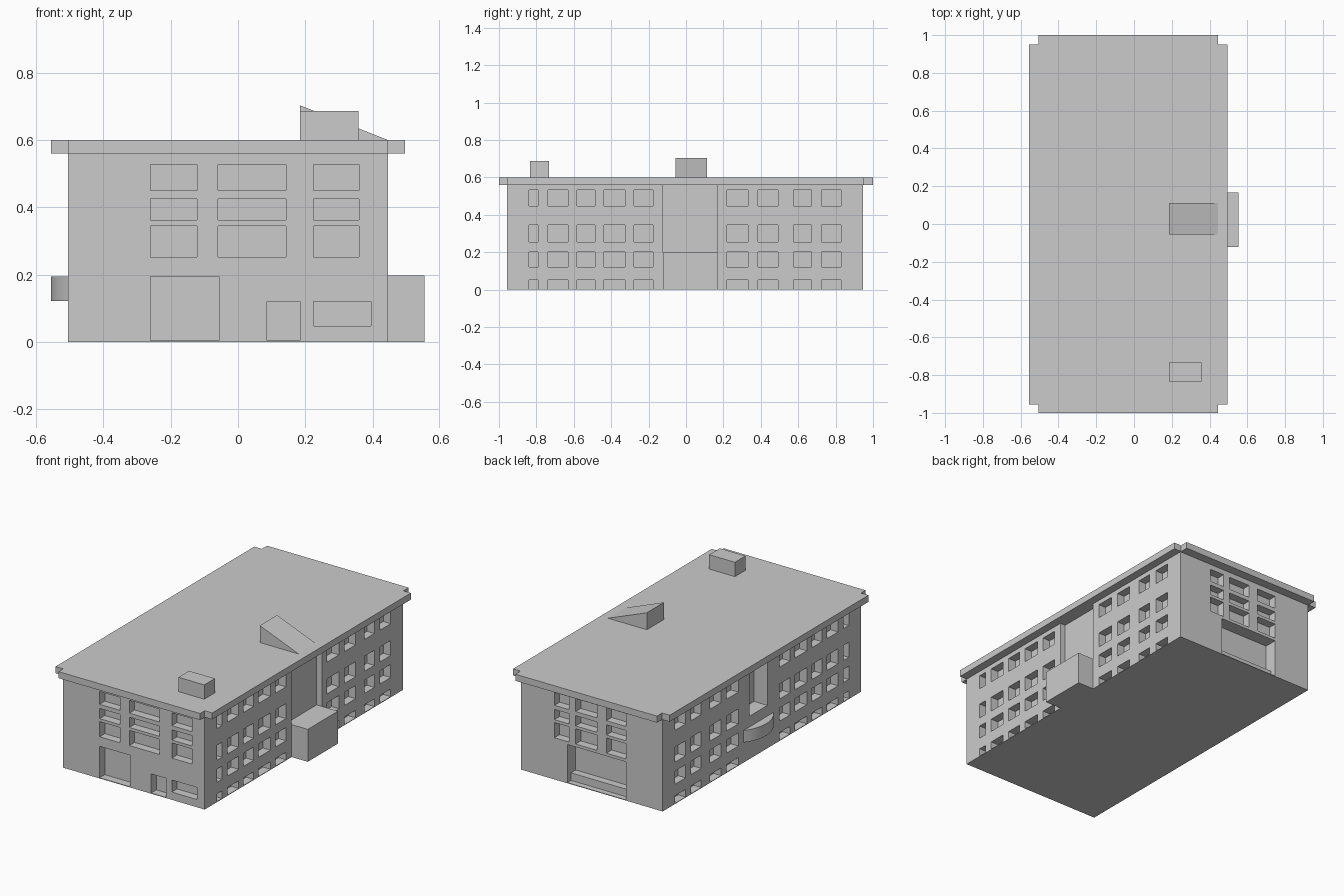
import bpy, bmesh, math

if "Cube" in bpy.data.objects:
    bpy.data.objects.remove(bpy.data.objects["Cube"])

X0, X1, Y0, Y1 = -0.505, 0.446, -0.956, 0.945
EAVE, TOP = 0.56, 0.60


def add_box(bm, a, b):
    """Add an axis-aligned box between corners a and b."""
    v = bmesh.ops.create_cube(bm, size=1)["verts"]
    for p in v:
        p.co = [a[i] + (p.co[i] + 0.5) * (b[i] - a[i]) for i in range(3)]


def finish(bm, name):
    bmesh.ops.recalc_face_normals(bm, faces=bm.faces)
    me = bpy.data.meshes.new(name)
    bm.to_mesh(me)
    bm.free()
    ob = bpy.data.objects.new(name, me)
    bpy.context.collection.objects.link(ob)
    return ob


def box(name, a, b):
    bm = bmesh.new()
    add_box(bm, a, b)
    return finish(bm, name)


def prism(name, pts, offset):
    """Extrude a closed 3D polygon along an offset vector."""
    bm = bmesh.new()
    f = bm.faces.new([bm.verts.new(p) for p in pts])
    ext = bmesh.ops.extrude_face_region(bm, geom=[f])["geom"]
    bmesh.ops.translate(bm, vec=offset,
                        verts=[g for g in ext if isinstance(g, bmesh.types.BMVert)])
    return finish(bm, name)


# Main block
walls = box("walls", (X0, Y0, 0), (X1, Y1, EAVE))

# All openings gathered into one cutter
cut = bmesh.new()
OUT, D = 0.03, 0.05


def opening(side, u, z, d=D):
    """Recess in one wall: u is the span along the wall, z the height span."""
    if side == "front":
        add_box(cut, (u[0], Y0 - OUT, z[0]), (u[1], Y0 + d, z[1]))
    elif side == "back":
        add_box(cut, (u[0], Y1 - d, z[0]), (u[1], Y1 + OUT, z[1]))
    elif side == "left":
        add_box(cut, (X0 - OUT, u[0], z[0]), (X0 + d, u[1], z[1]))
    else:
        add_box(cut, (X1 - d, u[0], z[0]), (X1 + OUT, u[1], z[1]))


# Long side windows
side_cols = [(-0.84, -0.79), (-0.738, -0.631), (-0.583, -0.487), (-0.438, -0.326),
             (-0.278, -0.176), (0.219, 0.332), (0.385, 0.492), (0.575, 0.671),
             (0.725, 0.828)]
side_rows = [(0.004, 0.05), (0.12, 0.2), (0.254, 0.345), (0.447, 0.532)]
for side in ("left", "right"):
    for u in side_cols:
        for z in side_rows:
            opening(side, u, z)

# End wall windows
end_rows = [(0.253, 0.345), (0.363, 0.425), (0.45, 0.528)]
front_cols = [(-0.26, -0.122), (-0.06, 0.143), (0.225, 0.36)]
back_cols = [(-0.26, -0.127), (-0.065, 0.08), (0.125, 0.222)]
for side, cols in (("front", front_cols), ("back", back_cols)):
    for u in cols:
        for z in end_rows:
            opening(side, u, z)

# Doors, low window and tall recesses
opening("front", (-0.26, -0.057), (0.004, 0.195))
opening("front", (0.086, 0.185), (0.004, 0.12))
opening("front", (0.225, 0.395), (0.047, 0.12))
opening("back", (-0.26, 0.135), (0.004, 0.235), 0.08)
opening("right", (-0.122, 0.168), (0.197, EAVE + 0.02), 0.035)
opening("left", (-0.06, 0.11), (0.26, EAVE + 0.02), 0.09)

cutter = finish(cut, "opening_cutter")
cutter.hide_render = True
cutter.hide_viewport = True
mod = walls.modifiers.new("openings", "BOOLEAN")
mod.operation, mod.solver, mod.object = "DIFFERENCE", "EXACT", cutter

# Step inside the back entrance
box("back_step", (-0.26, Y1 - 0.081, 0.003), (0.135, Y1 - 0.035, 0.05))

# Roof slab with notched corners
ox0, ox1 = -0.556, 0.496
outline = [(X0, -1), (X1, -1), (X1, Y0), (ox1, Y0), (ox1, 0.95), (X1, 0.95),
           (X1, 1), (X0, 1), (X0, 0.95), (ox0, 0.95), (ox0, Y0), (X0, Y0)]
prism("roof_slab", [(x, y, EAVE) for x, y in outline], (0, 0, TOP - EAVE))

# Rooftop box and sloped roof hatch
box("rooftop_box", (0.185, -0.835, TOP), (0.358, -0.733, 0.687))
prism("roof_wedge", [(0.185, -0.055, TOP), (X1, -0.055, TOP), (0.185, -0.055, 0.703)],
      (0, 0.166, 0))

# Porch on the right side
box("porch", (X1, -0.122, 0), (0.554, 0.168, 0.197))

# Curved canopy on the left side
half, sag, mid = 0.143, 0.051, 0.025
r = (half * half + sag * sag) / (2 * sag)
a = math.asin(half / r)
arc = []
for i in range(17):
    t = -a + 2 * a * i / 16
    arc.append((X0 - (r * math.cos(t) - (r - sag)), mid + r * math.sin(t), 0.122))
canopy = prism("curved_canopy", arc, (0, 0, 0.073))
for p in canopy.data.polygons:
    p.use_smooth = abs(p.normal.z) < 0.5 and p.normal.x < 0.5
for e in canopy.data.edges:
    za, zb = (canopy.data.vertices[k].co.z for k in e.vertices)
    e.use_edge_sharp = abs(za - zb) < 0.01
